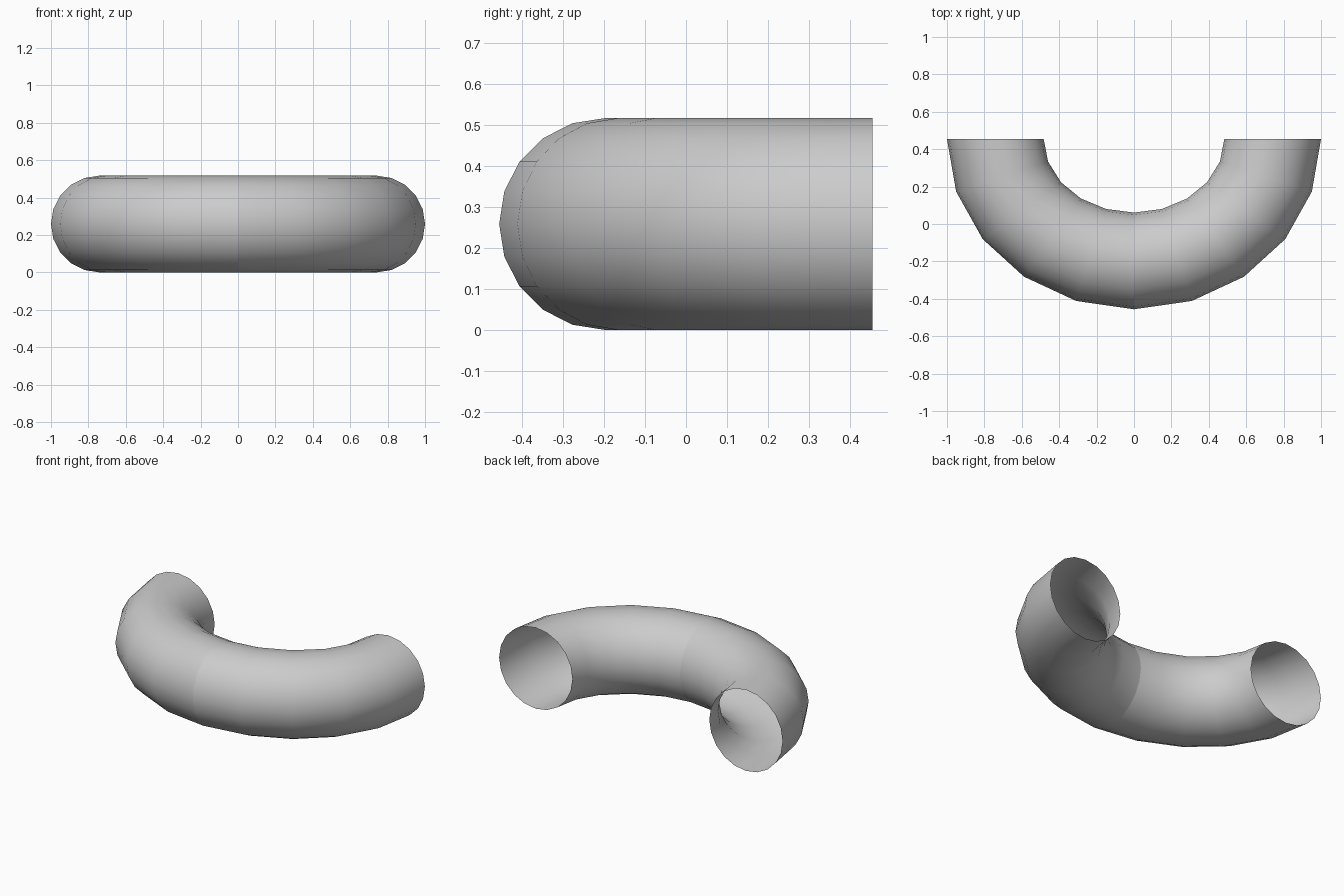
import bpy
import bmesh
from math import sin, cos, pi

if "Cube" in bpy.data.objects:
    bpy.data.objects.remove(bpy.data.objects["Cube"])

SIDES = 20          # sides of the round section
STEPS = 5           # segments in each half of the bend
RADIUS = 0.2585     # tube radius
PATH_X, PATH_Y = 0.7415, 0.6525   # half axes of the oval centre line
BACK = 0.455        # y of the open ends

# Right half of the open tube, swept along a quarter oval
bm = bmesh.new()
rings = []
for i in range(STEPS + 1):
    t = pi / 2 * i / STEPS
    ring = []
    for j in range(SIDES):
        a = 2 * pi * j / SIDES
        out = RADIUS * cos(a)
        ring.append(bm.verts.new(((PATH_X + out) * cos(t),
                                  BACK - (PATH_Y + out) * sin(t),
                                  RADIUS + RADIUS * sin(a))))
    rings.append(ring)
for r0, r1 in zip(rings, rings[1:]):
    for j in range(SIDES):
        k = (j + 1) % SIDES
        f = bm.faces.new((r0[j], r1[j], r1[k], r0[k]))
        f.smooth = True
# make the faces point away from the tube's centre line
bm.normal_update()
f = max(bm.faces, key=lambda f: f.calc_center_median().z)
if f.normal.z < 0:
    bmesh.ops.reverse_faces(bm, faces=bm.faces[:])

mesh = bpy.data.meshes.new("curved_tube")
bm.to_mesh(mesh)
bm.free()
tube = bpy.data.objects.new("curved_tube", mesh)
bpy.context.collection.objects.link(tube)

# Left half, leaving the fine shading seam in the middle
mirror = tube.modifiers.new("Mirror", 'MIRROR')
mirror.use_axis = (True, False, False)
mirror.use_mirror_merge = False
